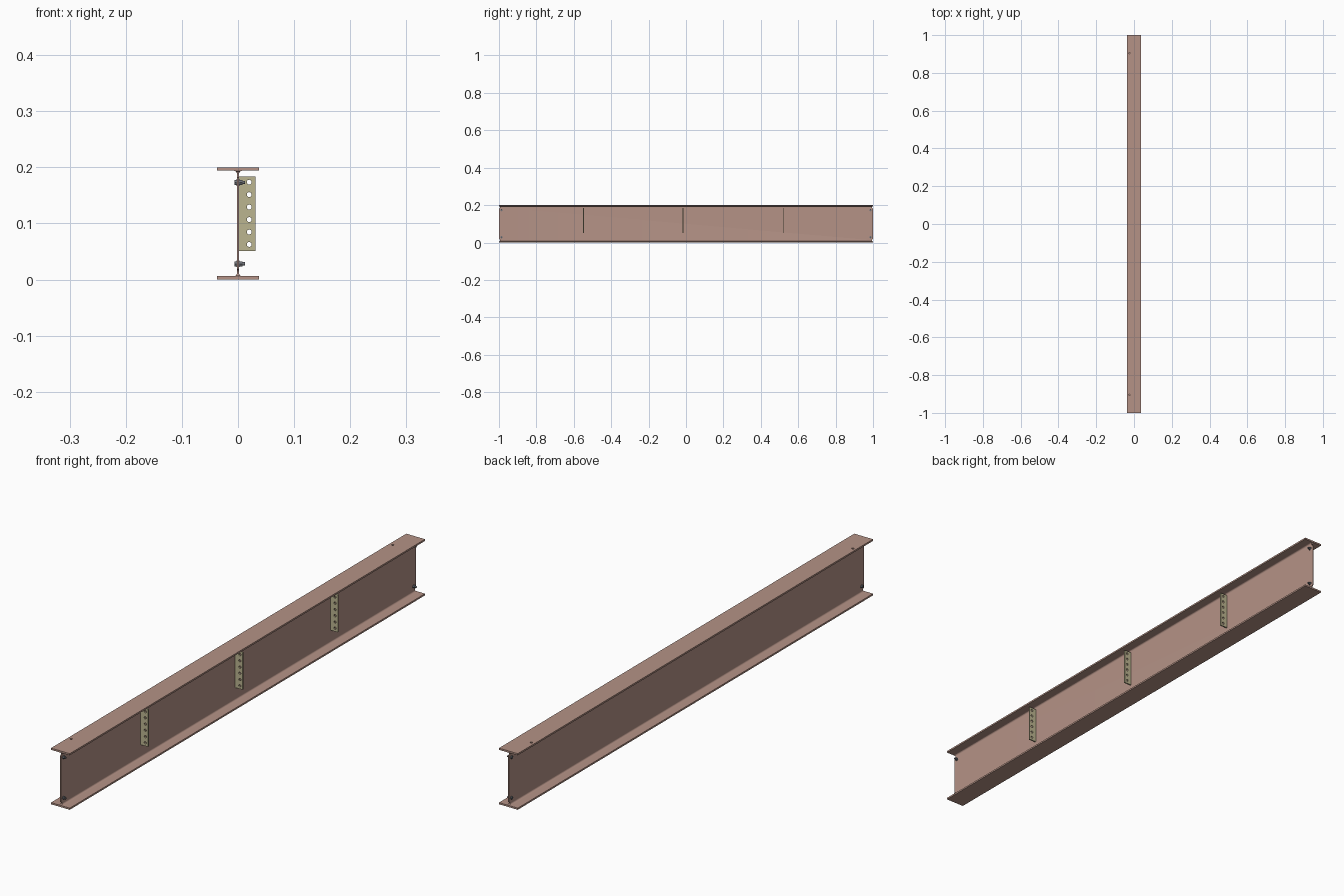
import bpy, bmesh, math
from mathutils import Matrix, Vector

if "Cube" in bpy.data.objects:
    bpy.data.objects.remove(bpy.data.objects["Cube"])

HALF_W, HEIGHT, FLANGE, WEB, FILLET, HALF_L = 0.037, 0.2, 0.006, 0.0018, 0.006, 1.0


def material(name, rgb):
    m = bpy.data.materials.new(name)
    m.diffuse_color = (*rgb, 1)
    m.use_nodes = True
    m.node_tree.nodes["Principled BSDF"].inputs["Base Color"].default_value = m.diffuse_color
    return m


STEEL = material("primer_red", (0.46, 0.29, 0.24))
PLATE = material("plate_tan", (0.50, 0.46, 0.28))
BOLT = material("bolt_grey", (0.16, 0.17, 0.19))


def to_object(name, bm, mat=None):
    bmesh.ops.recalc_face_normals(bm, faces=bm.faces)
    mesh = bpy.data.meshes.new(name)
    bm.to_mesh(mesh)
    bm.free()
    ob = bpy.data.objects.new(name, mesh)
    bpy.context.collection.objects.link(ob)
    if mat:
        mesh.materials.append(mat)
    return ob


def add_cylinder(bm, centre, axis, radius, depth, sides):
    rot = Vector((0, 0, 1)).rotation_difference(Vector(axis)).to_matrix().to_4x4()
    bmesh.ops.create_cone(bm, cap_ends=True, segments=sides, radius1=radius,
                          radius2=radius, depth=depth,
                          matrix=Matrix.Translation(centre) @ rot)


def cut(ob, cutter):
    cutter.hide_render = True
    mod = ob.modifiers.new("cut", 'BOOLEAN')
    mod.operation, mod.solver, mod.object = 'DIFFERENCE', 'EXACT', cutter
    bpy.context.view_layer.objects.active = ob
    bpy.ops.object.modifier_apply(modifier=mod.name)
    bpy.data.objects.remove(cutter)


def smooth(ob):
    bpy.ops.object.select_all(action='DESELECT')
    ob.select_set(True)
    bpy.context.view_layer.objects.active = ob
    bpy.ops.object.shade_smooth_by_angle(angle=math.radians(30))


# I-beam profile: one quarter with a root fillet, mirrored around
quarter = [(HALF_W, 0), (HALF_W, FLANGE)]
for i in range(7):
    a = math.radians(15 * i)
    quarter.append((WEB + FILLET * (1 - math.sin(a)),
                    FLANGE + FILLET * (1 - math.cos(a))))
right = quarter + [(x, HEIGHT - z) for x, z in reversed(quarter)]
profile = right + [(-x, z) for x, z in reversed(right)]
bm = bmesh.new()
face = bm.faces.new([bm.verts.new((x, -HALF_L, z)) for x, z in profile])
ext = bmesh.ops.extrude_face_region(bm, geom=[face])
bmesh.ops.translate(bm, vec=(0, 2 * HALF_L, 0),
                    verts=[v for v in ext["geom"] if isinstance(v, bmesh.types.BMVert)])
beam = to_object("i_beam", bm, STEEL)

# Small web corner notches and the two holes in the top flange
bm = bmesh.new()
for y in (-HALF_L, HALF_L):
    for z in (FLANGE + 0.0065, HEIGHT - FLANGE - 0.0065):
        add_cylinder(bm, (0, y, z), (1, 0, 0), 0.006, 0.03, 24)
for y in (-0.905, 0.905):
    add_cylinder(bm, (-0.024, y, HEIGHT), (0, 0, 1), 0.004, 0.03, 24)
cut(beam, to_object("beam_cutter", bm))
smooth(beam)

# Perforated connection plates on the right of the web
for n, y in enumerate((-0.548, -0.016, 0.52), 1):
    bm = bmesh.new()
    bmesh.ops.create_cube(bm, size=1, matrix=Matrix.Translation((0.0162, y, 0.1175))
                          @ Matrix.Diagonal((0.0296, 0.005, 0.133, 1)))
    plate = to_object(f"connection_plate_{n}", bm, PLATE)
    bm = bmesh.new()
    for k in range(6):
        add_cylinder(bm, (0.02, y, 0.0625 + 0.0222 * k), (0, 1, 0), 0.0044, 0.03, 24)
    cut(plate, to_object("hole_cutter", bm))
    smooth(plate)

# Bolts through the web corners: (start x, end x, radius, sides)
stack = [(-0.0062, -0.0026, 0.0052, 6), (-0.0026, -0.0017, 0.006, 24),
         (0.0017, 0.0026, 0.006, 24), (0.0026, 0.0078, 0.0052, 6),
         (-0.003, 0.0125, 0.003, 16)]
for y_name, y in (("front", -0.986), ("back", 0.986)):
    for z_name, z in (("lower", 0.028), ("upper", 0.173)):
        bm = bmesh.new()
        for x0, x1, r, sides in stack:
            add_cylinder(bm, ((x0 + x1) / 2, y, z), (1, 0, 0), r, x1 - x0, sides)
        smooth(to_object(f"bolt_{y_name}_{z_name}", bm, BOLT))
